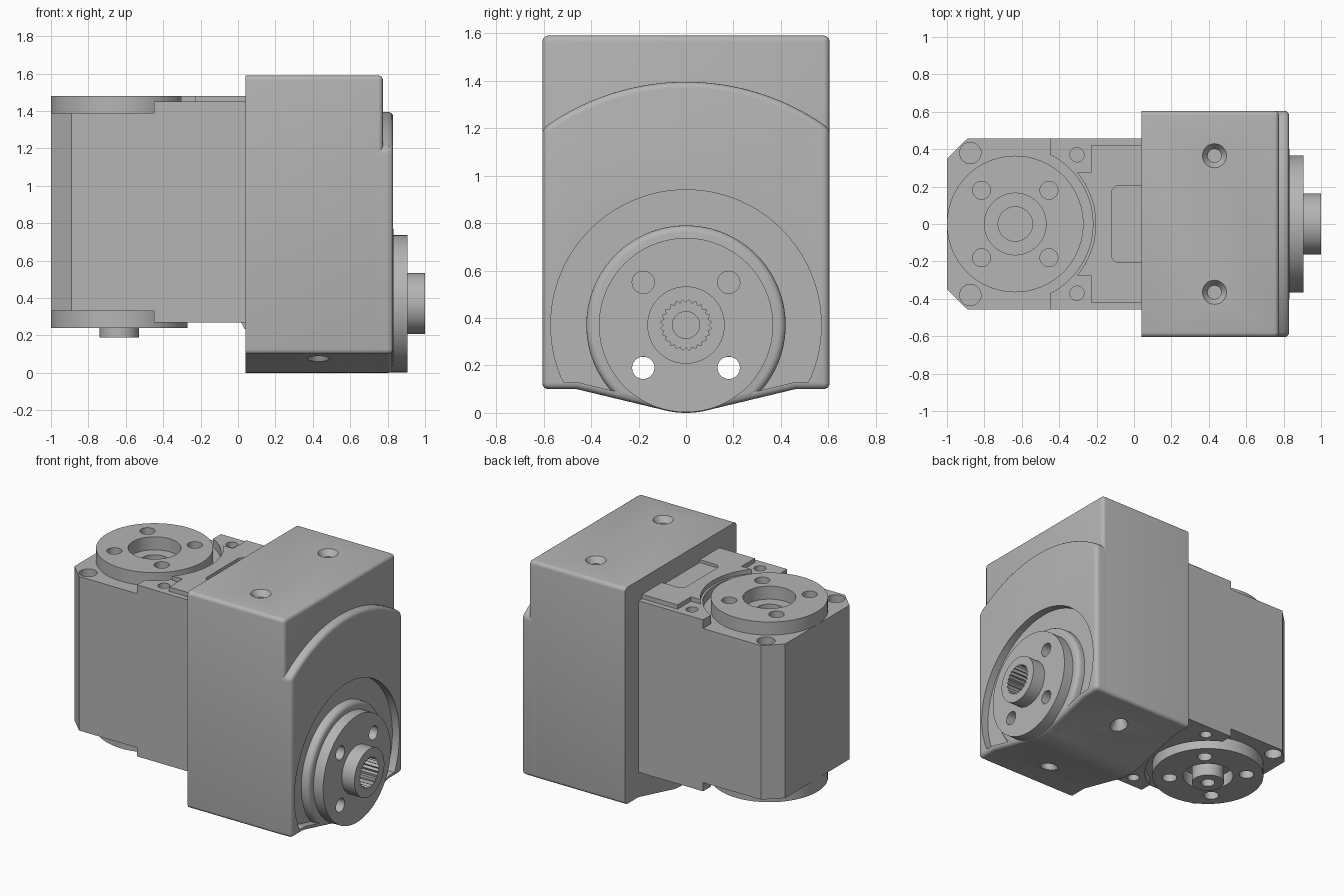
import bpy, bmesh, math
from mathutils import Vector

if "Cube" in bpy.data.objects:
    bpy.data.objects.remove(bpy.data.objects["Cube"])

GREY = (0.46, 0.46, 0.46, 1)
mat = bpy.data.materials.new("light grey metal")
mat.use_nodes = True
mat.diffuse_color = GREY
mat.node_tree.nodes["Principled BSDF"].inputs["Base Color"].default_value = GREY

SHAFT = (0, 0.37)      # output axis in y, z
HORN = (-0.635, 0)     # motor axis in x, y
HOLES = [(sx * 0.18, sy * 0.18) for sx in (-1, 1) for sy in (-1, 1)]


def circle(c, r, n=64, start=0, sweep=360):
    count = n if sweep == 360 else n + 1
    angles = [math.radians(start + sweep * i / n) for i in range(count)]
    return [(c[0] + r * math.cos(a), c[1] + r * math.sin(a)) for a in angles]


def rect(x0, x1, y):
    return [(x0, -y), (x1, -y), (x1, y), (x0, y)]


def prism(name, axis, pts, lo, hi, top=None, bevel=0):
    """Extrude an outline along x or z; bevel rounds the outer end and long edges."""
    bm = bmesh.new()
    place = (lambda a, b, h: (h, a, b)) if axis == "x" else (lambda a, b, h: (a, b, h))
    low = [bm.verts.new(place(a, b, lo)) for a, b in pts]
    high = [bm.verts.new(place(a, b, hi)) for a, b in (top or pts)]
    bm.faces.new(low[::-1])
    bm.faces.new(high)
    n = len(pts)
    for i in range(n):
        j = (i + 1) % n
        bm.faces.new((low[i], low[j], high[j], high[i]))
    bmesh.ops.recalc_face_normals(bm, faces=bm.faces)
    if bevel:
        ends = set(low)
        edges = [e for e in bm.edges if e.calc_face_angle(0) > 0.7
                 and not all(v in ends for v in e.verts)]
        bmesh.ops.bevel(bm, geom=edges, offset=bevel, segments=4, profile=0.5,
                        affect="EDGES", clamp_overlap=True)
    mesh = bpy.data.meshes.new(name)
    bm.to_mesh(mesh)
    bm.free()
    mesh.materials.append(mat)
    ob = bpy.data.objects.new(name, mesh)
    bpy.context.collection.objects.link(ob)
    return ob


def cyl(name, axis, c, r, lo, hi, n=64, r2=None, bevel=0):
    top = circle(c, r2, n) if r2 else None
    return prism(name, axis, circle(c, r, n), lo, hi, top, bevel)


def cut(ob, cutters):
    for cutter in cutters:
        cutter.hide_render = True
        mod = ob.modifiers.new("cut", "BOOLEAN")
        mod.operation, mod.solver, mod.object = "DIFFERENCE", "EXACT", cutter
        bpy.context.view_layer.objects.active = ob
        bpy.ops.object.modifier_apply(modifier=mod.name)


def discard(cutters):
    for cutter in cutters:
        bpy.data.objects.remove(cutter)


def carve(ob, cutters):
    cut(ob, cutters)
    discard(cutters)
    return ob


def floor_z(y):
    """Height of the gearbox underside at y."""
    slope = 0.1 - max(0, 0.46 - abs(y)) * 0.241
    return max(slope, SHAFT[1] - math.sqrt(max(0, 0.37 ** 2 - y * y)) if abs(y) < 0.087 else 0)


def clipped_circle(r, lift):
    return [(y, max(z, floor_z(y) + lift)) for y, z in circle(SHAFT, r, 128)]


# Motor body with chamfered rear corners
outline = [(0.06, -0.457), (0.06, 0.457), (-0.89, 0.457), (-1, 0.35), (-1, -0.35), (-0.89, -0.457)]
body = prism("motor_body", "z", outline, 0.33, 1.39)
tools = [cyl("bore", "z", HORN, 0.092, 1.33, 1.5)]
for s in (-1, 1):
    tools.append(cyl("corner_hole", "z", (-0.875, s * 0.38), 0.057, 1.2, 1.5, 32))
    tools.append(cyl("corner_hole", "z", (-0.875, s * 0.38), 0.057, 0.2, 0.5, 32))
carve(body, tools)

# Raised blocks above and below, scooped around the horns
for name, lo, hi in (("upper_block", 1.39, 1.45), ("lower_block", 0.27, 0.33)):
    block = prism(name, "z", rect(-0.45, 0.06, 0.457), lo, hi)
    tools = [cyl("scoop", "z", HORN, 0.415, lo - 0.1, hi + 0.1, 128)]
    tools += [cyl("screw_hole", "z", (-0.305, s * 0.37), 0.038, lo - 0.1, hi + 0.1, 32)
              for s in (-1, 1)]
    carve(block, tools)

# Top cover plate with a shallow label recess
half = [(0.06, 0.42), (-0.23, 0.42), (-0.23, 0.275), (-0.36, 0.275)]
plate = prism("top_plate", "z", half + [(x, -y) for x, y in half[::-1]], 1.45, 1.48)
recess = (circle((-0.08, 0.165), 0.04, 8, 90, 90) + circle((-0.08, -0.165), 0.04, 8, 180, 90)
          + [(0.2, -0.205), (0.2, 0.205)])
carve(plate, [cyl("scoop", "z", HORN, 0.43, 1.3, 1.6, 128),
              prism("recess", "z", recess, 1.46, 1.6)])
prism("lower_lip", "z", rect(0.035, 0.06, 0.2), 0.235, 0.3, rect(0.0, 0.06, 0.2))

# Motor horns above and below
for name, lo, hi in (("upper_horn", 1.39, 1.48), ("lower_horn", 0.24, 0.33)):
    horn = cyl(name, "z", HORN, 0.365, lo, hi, 96)
    tools = [cyl("bore", "z", HORN, 0.165, lo - 0.1, hi + 0.1)]
    tools += [cyl("bolt", "z", (HORN[0] + a, b), 0.048, lo - 0.1, hi + 0.1, 32) for a, b in HOLES]
    carve(horn, tools)
carve(cyl("lower_hub", "z", HORN, 0.105, 0.19, 0.34),
      [cyl("hub_hole", "z", HORN, 0.045, 0.1, 0.3, 32)])

# Gearbox housing and its raised front face
under = [(-0.605, 0.1), (-0.46, 0.1)] + circle(SHAFT, 0.37, 12, -103.6, 27.2) + [(0.46, 0.1), (0.605, 0.1)]
housing = prism("gearbox_housing", "x", under + [(0.605, 1.59), (-0.605, 1.59)], 0.04, 0.775, bevel=0.025)
reach = math.degrees(math.acos(0.605 / 1.025))
face = prism("gearbox_face", "x", under + circle(SHAFT, 1.025, 48, reach, 180 - 2 * reach),
             0.72, 0.83, bevel=0.028)
carve(face, [prism("face_recess", "x", clipped_circle(0.57, 0.03), 0.776, 1)])
ring = prism("bearing_ring", "x", clipped_circle(0.42, 0.002), 0.73, 0.832, bevel=0.03)

# Countersunk mounting holes, top and bottom
tools = []
for s in (-1, 1):
    spot = (0.43, s * 0.365)
    tools.append(cyl("sink", "z", spot, 0.036, 1.55, 1.595, 32, r2=0.068))
    tools.append(cyl("screw", "z", spot, 0.036, 1.45, 1.56, 32))
    tools.append(cyl("sink", "z", spot, 0.068, 0.06, 0.12, 32, r2=0.036))
    tools.append(cyl("screw", "z", spot, 0.036, 0.11, 0.2, 32))
carve(housing, tools)

# Output flange, splined hub, and bolt holes running through the gearbox
flange = cyl("output_flange", "x", SHAFT, 0.367, 0.8, 0.905, 96)
bolts = [cyl("bolt", "x", (a, SHAFT[1] + b), 0.047, -0.1, 1.1, 32) for a, b in HOLES]
for ob in (housing, face, ring, flange):
    cut(ob, bolts)
discard(bolts)
hub = cyl("output_hub", "x", SHAFT, 0.163, 0.89, 1.0)
teeth = [circle(SHAFT, 0.108 if i % 2 else 0.094, 48)[i] for i in range(48)]
tools = [prism("spline", "x", teeth, 0.85, 1.1), cyl("pilot", "x", SHAFT, 0.057, 0.8, 1.1, 32)]
for ob in (flange, hub):
    cut(ob, tools)
discard(tools)

# Smooth the round surfaces, keep crisp edges
bpy.ops.object.select_all(action="DESELECT")
for ob in bpy.context.scene.objects:
    if ob.type == "MESH" and mat.name in ob.data.materials:
        ob.select_set(True)
        bpy.context.view_layer.objects.active = ob
bpy.ops.object.shade_smooth_by_angle(angle=math.radians(28))
